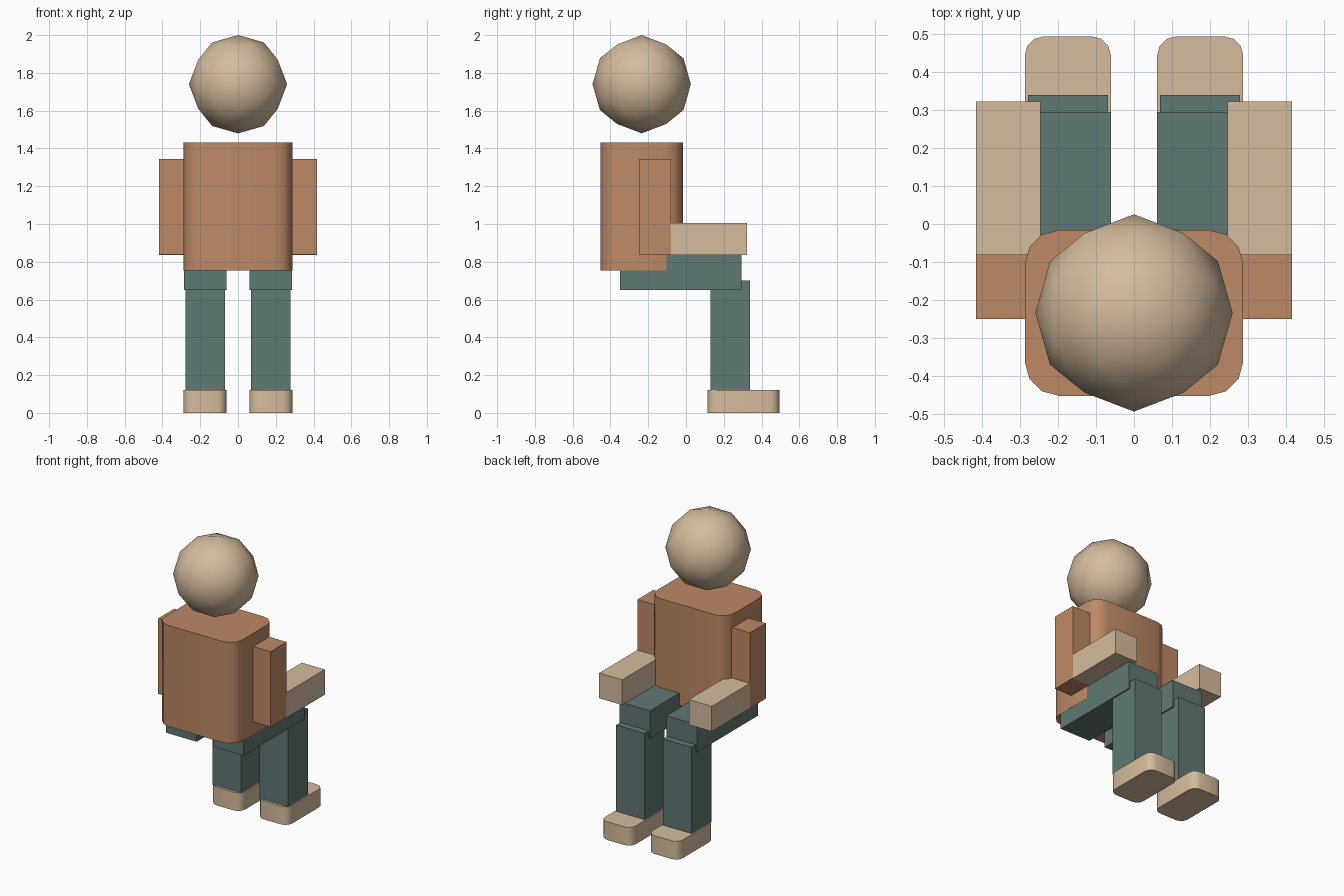
import bpy, bmesh, math
from mathutils import Vector
from itertools import combinations

if "Cube" in bpy.data.objects:
    bpy.data.objects.remove(bpy.data.objects["Cube"])


def material(name, rgb):
    m = bpy.data.materials.new(name)
    m.diffuse_color = (*rgb, 1)
    m.use_nodes = True
    m.node_tree.nodes["Principled BSDF"].inputs["Base Color"].default_value = m.diffuse_color
    return m


SKIN = material("tan", (0.665, 0.503, 0.337))
SHIRT = material("rust orange", (0.515, 0.25, 0.13))
TROUSERS = material("slate teal", (0.117, 0.188, 0.174))


def finish(bm, name, mat, smooth_angle=None):
    bmesh.ops.recalc_face_normals(bm, faces=bm.faces)
    me = bpy.data.meshes.new(name)
    bm.to_mesh(me)
    bm.free()
    me.materials.append(mat)
    if smooth_angle:
        me.shade_smooth()
        me.set_sharp_from_angle(angle=math.radians(smooth_angle))
    ob = bpy.data.objects.new(name, me)
    bpy.context.collection.objects.link(ob)
    return ob


def box(name, mat, x, y, z, corner=0.0):
    """Box from min/max ranges, optionally with rounded vertical edges."""
    bm = bmesh.new()
    bmesh.ops.create_cube(bm, size=1)
    for v in bm.verts:
        v.co = [r[0] if c < 0 else r[1] for c, r in zip(v.co, (x, y, z))]
    if corner:
        upright = [e for e in bm.edges
                   if abs(e.verts[0].co.z - e.verts[1].co.z) > 1e-4]
        bmesh.ops.bevel(bm, geom=upright, offset=corner, segments=3,
                        profile=0.5, affect='EDGES')
    return finish(bm, name, mat, 35 if corner else None)


# Head: once-subdivided icosahedron with its two-fold axes along x, y, z
phi = (1 + math.sqrt(5)) / 2
ico = []
for a in (-1, 1):
    for b in (-phi, phi):
        ico += [Vector((a, 0, b)), Vector((b, a, 0)), Vector((0, b, a))]
mids = [p + q for p, q in combinations(ico, 2) if (p - q).length < 2.1]
bm = bmesh.new()
for p in ico + mids:
    bm.verts.new(p.normalized() * 0.26 + Vector((0, -0.2345, 1.74)))
bmesh.ops.convex_hull(bm, input=bm.verts)
finish(bm, "head", SKIN, 60)

# Torso
box("torso", SHIRT, (-0.288, 0.288), (-0.453, -0.016), (0.755, 1.432), 0.09)

# Limbs, one set per side
for side, s in (("left", -1), ("right", 1)):
    def span(a, b):
        return tuple(sorted((s * a, s * b)))
    box(side + "_sleeve", SHIRT, span(0.247, 0.417), (-0.25, -0.08), (0.838, 1.343))
    box(side + "_forearm", SKIN, span(0.247, 0.417), (-0.08, 0.323), (0.836, 1.005))
    box(side + "_thigh", TROUSERS, span(0.061, 0.287), (-0.35, 0.295), (0.65, 0.836))
    box(side + "_shin", TROUSERS, span(0.069, 0.279), (0.13, 0.34), (0.12, 0.70))
    box(side + "_foot", SKIN, span(0.061, 0.288), (0.113, 0.4945), (0.0, 0.122), 0.05)
